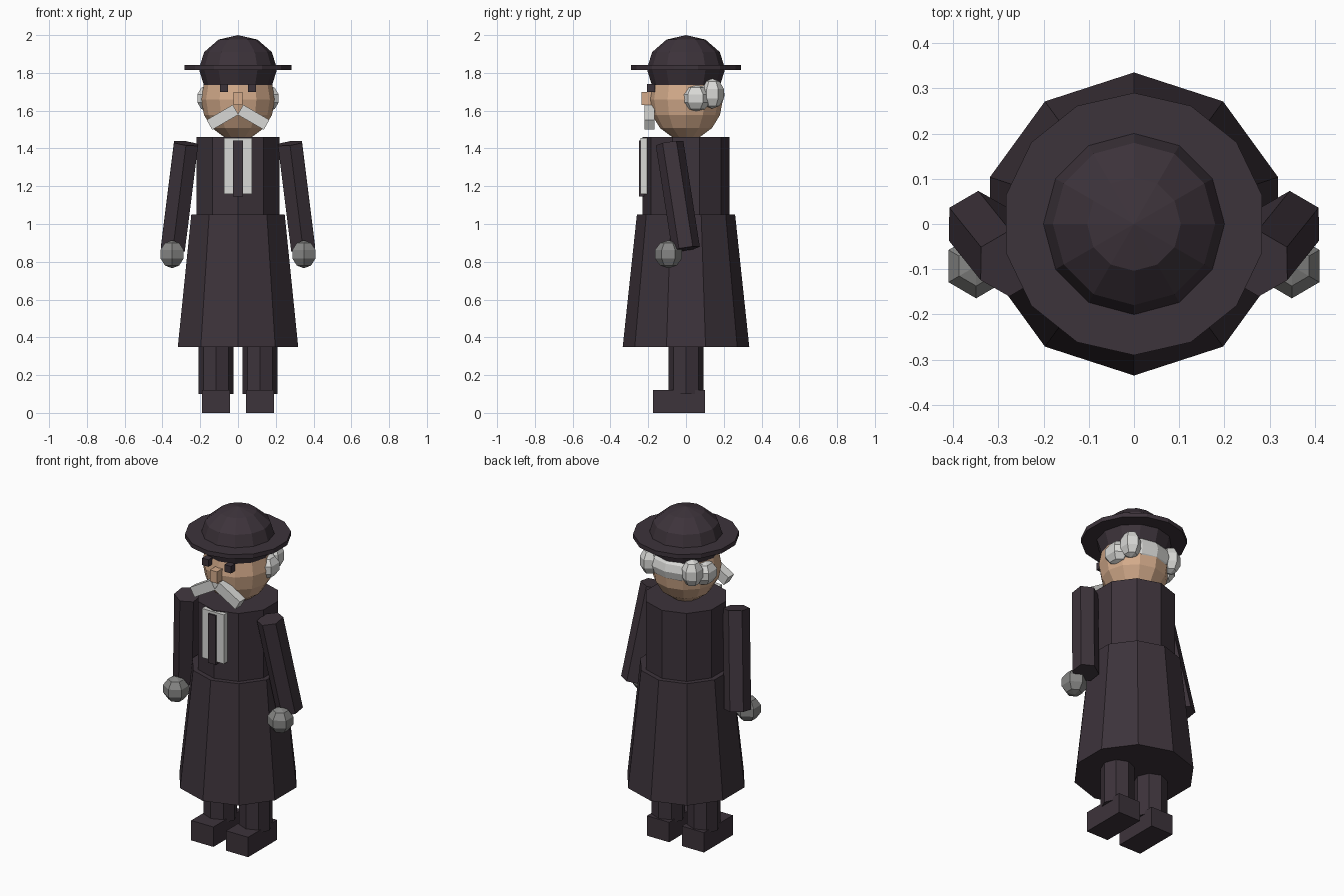
import bpy, bmesh, math
from mathutils import Vector, Matrix

if "Cube" in bpy.data.objects:
    bpy.data.objects.remove(bpy.data.objects["Cube"])


def material(name, rgb):
    m = bpy.data.materials.new(name)
    m.diffuse_color = (*rgb, 1)
    m.use_nodes = True
    m.node_tree.nodes["Principled BSDF"].inputs["Base Color"].default_value = m.diffuse_color
    return m


DARK = material("dark cloth", (0.046, 0.033, 0.043))
SKIN = material("skin", (0.66, 0.41, 0.26))
WHITE = material("white hair", (0.69, 0.69, 0.67))
GREY = material("grey gloves", (0.24, 0.24, 0.235))


def finish(bm, name, mat, matrix):
    bmesh.ops.recalc_face_normals(bm, faces=bm.faces)
    mesh = bpy.data.meshes.new(name)
    bm.to_mesh(mesh)
    bm.free()
    mesh.materials.append(mat)
    ob = bpy.data.objects.new(name, mesh)
    ob.matrix_world = matrix
    bpy.context.collection.objects.link(ob)
    return ob


def lathe(name, mat, profile, n, loc=(0, 0, 0), scale=(1, 1, 1), rot=Matrix()):
    """Closed n-sided solid from (radius, z) pairs, one corner on +y."""
    bm = bmesh.new()
    rings = []
    for r, z in profile:
        count = n if r > 1e-5 else 1
        angles = [math.pi / 2 + math.tau * k / n for k in range(count)]
        rings.append([bm.verts.new((r * math.cos(a) * scale[0],
                                    r * math.sin(a) * scale[1],
                                    z * scale[2])) for a in angles])
    for a, b in zip(rings, rings[1:]):
        for k in range(n):
            j = (k + 1) % n
            if len(a) == 1:
                bm.faces.new((a[0], b[j], b[k]))
            elif len(b) == 1:
                bm.faces.new((a[k], a[j], b[0]))
            else:
                bm.faces.new((a[k], a[j], b[j], b[k]))
    for end in (rings[0], rings[-1]):
        if len(end) > 1:
            bm.faces.new(end)
    return finish(bm, name, mat, Matrix.Translation(loc) @ rot)


def ball(name, mat, loc, radii, n, rings):
    steps = [math.pi * k / rings for k in range(rings + 1)]
    profile = [(math.sin(t), -math.cos(t)) for t in steps]
    return lathe(name, mat, profile, n, loc, radii)


def box(name, mat, loc, size, tilt=0):
    bm = bmesh.new()
    bmesh.ops.create_cube(bm, size=1)
    bmesh.ops.scale(bm, vec=size, verts=bm.verts)
    return finish(bm, name, mat,
                  Matrix.Translation(loc) @ Matrix.Rotation(tilt, 4, 'Y'))


# Coat
lathe("coat_skirt", DARK, [(0.335, 0.35), (0.26, 1.05)], 10)
lathe("coat_body", DARK, [(0.23, 1.0), (0.23, 1.46)], 10)

# Shirt front and tie
box("shirt_front", WHITE, (0, -0.22, 1.308), (0.147, 0.04, 0.296))
box("tie", DARK, (0, -0.235, 1.293), (0.052, 0.03, 0.296))

# Head and hat
ball("head", SKIN, (0, 0, 1.66), (0.195, 0.195, 0.215), 12, 8)
ball("hat_crown", DARK, (0, 0, 1.82), (0.207, 0.207, 0.18), 12, 6)
lathe("hat_brim", DARK, [(0.29, 1.816), (0.29, 1.842)], 14)

# Nose and hair round the back of the head
box("nose", SKIN, (0, -0.2, 1.665), (0.047, 0.07, 0.07))
ball("back_hair", WHITE, (0, 0.05, 1.685), (0.19, 0.155, 0.11), 12, 8)

for s, side in ((-1, "left"), (1, "right")):
    # Face details
    box(side + "_eye", DARK, (s * 0.075, -0.185, 1.72), (0.042, 0.042, 0.042))
    box(side + "_moustache", WHITE, (s * 0.082, -0.193, 1.565),
        (0.16, 0.055, 0.06), s * math.radians(30))
    ball(side + "_side_hair", WHITE, (s * 0.16, 0.05, 1.665),
         (0.067, 0.085, 0.07), 6, 5)
    ball(side + "_rear_hair", WHITE, (s * 0.14, 0.14, 1.69),
         (0.06, 0.064, 0.08), 6, 5)

    # Arm and glove
    top = Vector((s * 0.275, -0.087, 1.427))
    low = Vector((s * 0.345, 0, 0.868))
    axis = top - low
    turn = Vector((0, 0, 1)).rotation_difference(axis).to_matrix().to_4x4()
    lathe(side + "_arm", DARK, [(0.074, 0), (0.074, axis.length)], 6, low, rot=turn)
    ball(side + "_glove", GREY, (s * 0.349, -0.093, 0.84),
         (0.074, 0.075, 0.074), 6, 5)

    # Leg and shoe
    lathe(side + "_leg", DARK, [(0.093, 0.1), (0.093, 0.5)], 8, (s * 0.117, 0, 0))
    box(side + "_shoe", DARK, (s * 0.116, -0.037, 0.06), (0.148, 0.275, 0.12))
